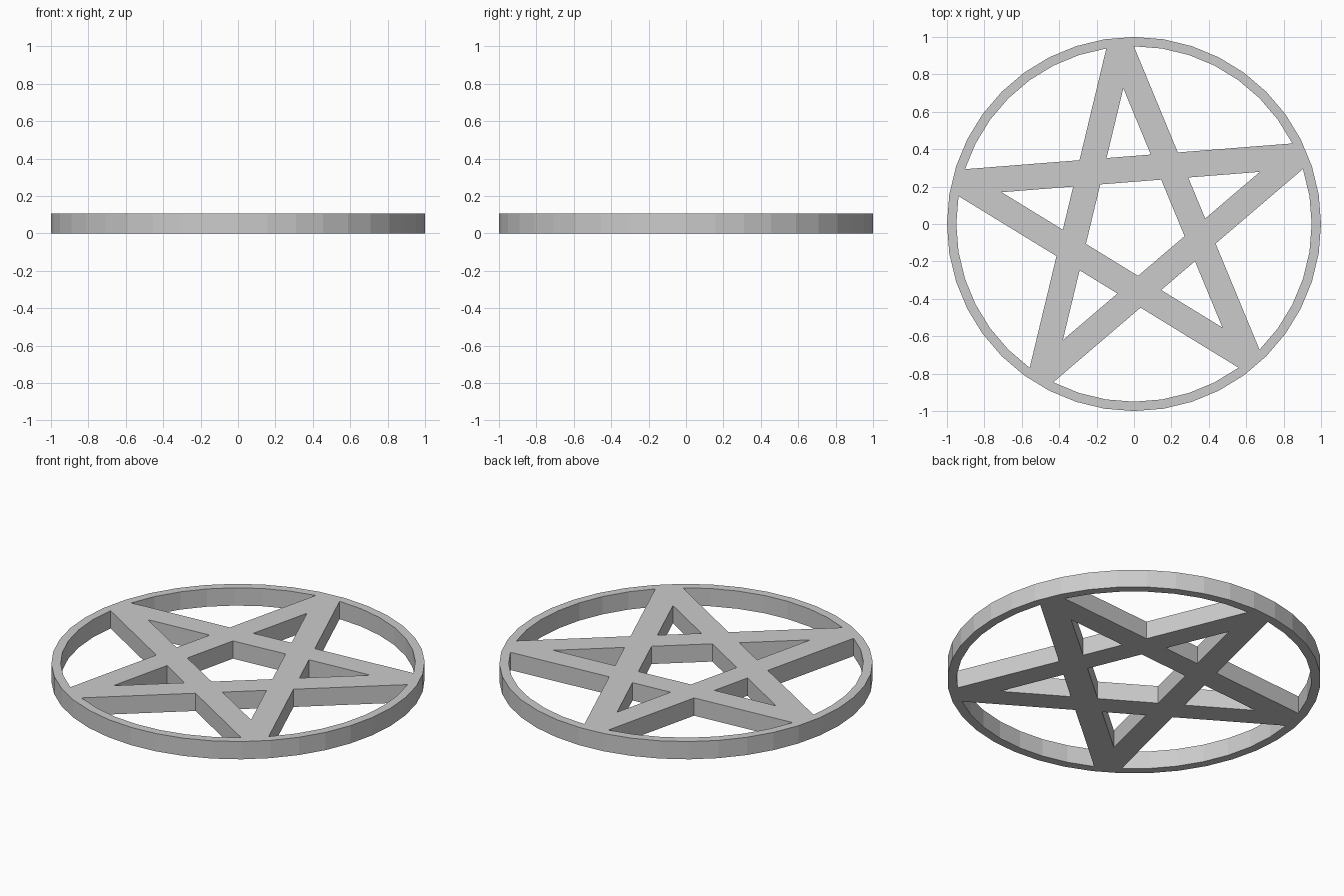
import bpy, bmesh
from math import sin, cos, acos, radians, degrees

if "Cube" in bpy.data.objects:
    bpy.data.objects.remove(bpy.data.objects["Cube"])

HEIGHT = 0.105
R_OUT, R_IN, SIDES = 1.0, 0.95, 40     # ring
D_OUT, D_IN = 0.363, 0.225             # bar edges, distance from centre
TILT = 94.5                            # direction of the first star point


def polar(r, deg):
    return (r * cos(radians(deg)), r * sin(radians(deg)))


def cross(n1, d1, n2, d2):
    """Meeting point of two lines given by normal angle and distance."""
    c1, s1 = polar(1, n1)
    c2, s2 = polar(1, n2)
    det = c1 * s2 - s1 * c2
    return ((d1 * s2 - d2 * s1) / det, (c1 * d2 - c2 * d1) / det)


step = 360 / SIDES
half_tip = 72 - degrees(acos(D_OUT / R_IN))   # half-width of a point at the ring

# Outline of the disc, then every opening cut from it
loops = [[polar(R_OUT, i * step) for i in range(SIDES)]]
loops.append([cross(TILT + 72 * k, D_IN, TILT + 72 * (k + 1), D_IN) for k in range(5)])

for k in range(5):
    a = TILT + 72 * k
    # Small triangle inside each star point
    loops.append([cross(a - 72, D_IN, a + 72, D_IN),
                  cross(a, D_OUT, a + 72, D_IN),
                  cross(a, D_OUT, a - 72, D_IN)])
    # Large opening between neighbouring points, curved along the ring
    start, end = a + half_tip, a + 72 - half_tip
    arc = [i * step for i in range(2 * SIDES) if start + 0.7 < i * step < end - 0.7]
    loops.append([polar(R_IN, d) for d in [start] + arc + [end]]
                 + [cross(a, D_OUT, a + 72, D_OUT)])

# Filled flat curve with thickness
curve = bpy.data.curves.new("star_outline", 'CURVE')
curve.dimensions = '2D'
curve.fill_mode = 'BOTH'
curve.extrude = HEIGHT / 2
for pts in loops:
    spline = curve.splines.new('POLY')
    spline.points.add(len(pts) - 1)
    for p, (x, y) in zip(spline.points, pts):
        p.co = (x, y, 0, 1)
    spline.use_cyclic_u = True
    spline.use_smooth = False

star = bpy.data.objects.new("star_in_ring", curve)
bpy.context.collection.objects.link(star)
star.location.z = HEIGHT / 2
bpy.context.view_layer.objects.active = star
star.select_set(True)
bpy.ops.object.convert(target='MESH')
star = bpy.context.object
star.name = "star_in_ring"

# Weld caps to walls and keep flat faces
bm = bmesh.new()
bm.from_mesh(star.data)
bmesh.ops.remove_doubles(bm, verts=bm.verts, dist=0.0005)
bmesh.ops.recalc_face_normals(bm, faces=bm.faces)
for f in bm.faces:
    f.smooth = False
bm.to_mesh(star.data)
bm.free()
